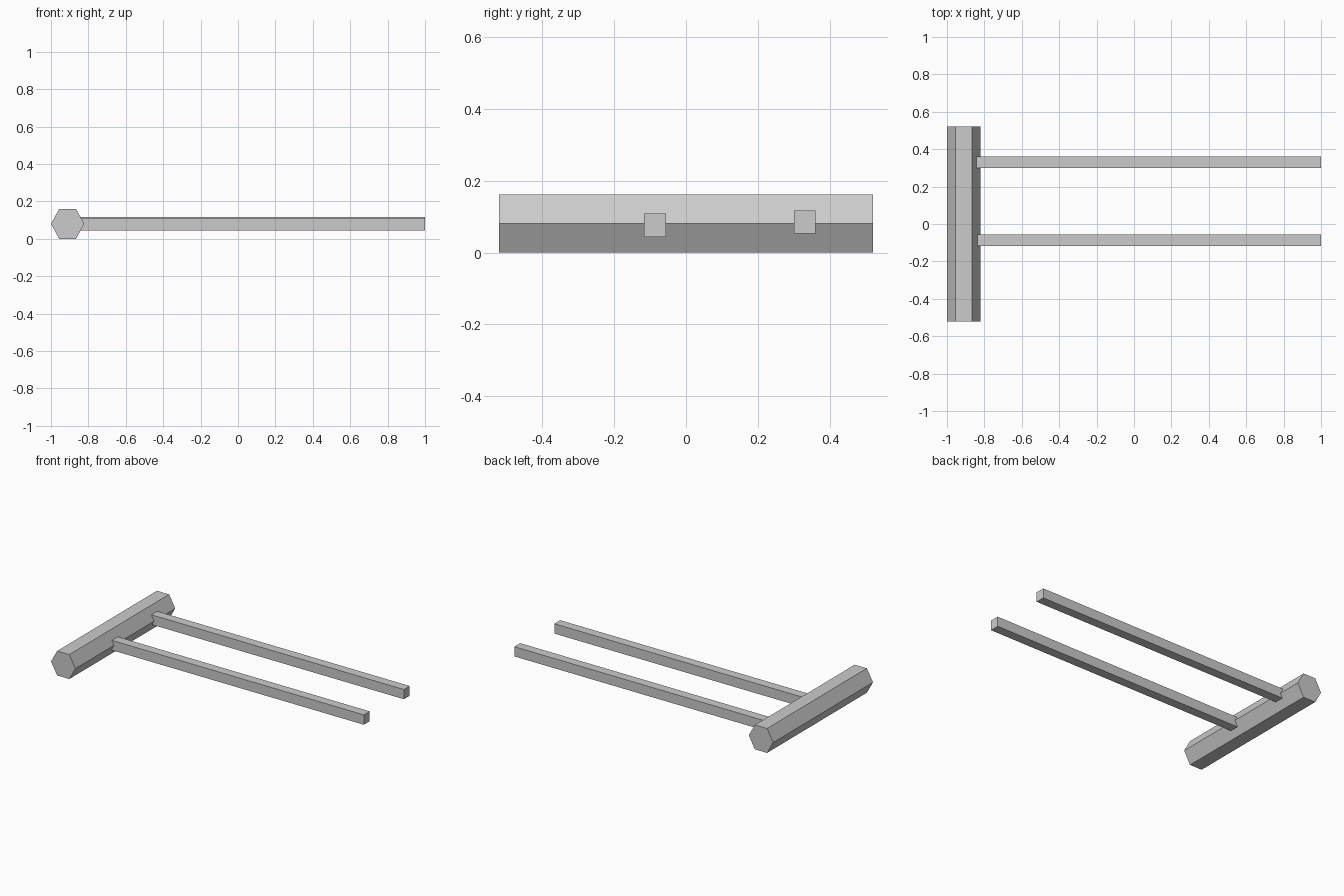
import bpy
import math

default = bpy.data.objects.get("Cube")
if default:
    bpy.data.objects.remove(default, do_unlink=True)

# Single flat grey
grey = bpy.data.materials.new("light_grey")
grey.use_nodes = True
colour = (0.6, 0.6, 0.6, 1)
grey.diffuse_color = colour
grey.node_tree.nodes["Principled BSDF"].inputs["Base Color"].default_value = colour


def finish(name):
    obj = bpy.context.object
    obj.name = name
    obj.data.materials.append(grey)
    bpy.ops.object.transform_apply(location=False, rotation=True, scale=True)
    return obj


def bar(name, low, high):
    """Box between two opposite corners."""
    centre = [(a + b) / 2 for a, b in zip(low, high)]
    bpy.ops.mesh.primitive_cube_add(size=1, location=centre)
    bpy.context.object.scale = [b - a for a, b in zip(low, high)]
    return finish(name)


# Hexagonal crossbeam along y, corners pointing to the sides
bpy.ops.mesh.primitive_cylinder_add(vertices=6, radius=1, depth=1.04,
                                    location=(-0.911, 0, 0.0805))
beam = bpy.context.object
for v in beam.data.vertices:
    angle = math.atan2(v.co.y, v.co.x) + math.pi / 6
    side = v.co.z
    v.co = (0.089 * math.cos(angle), side,
            0.0805 / math.cos(math.pi / 6) * math.sin(angle))
beam.data.flip_normals()
finish("crossbeam")

# Bring the winding outward after swapping axes
bpy.ops.object.mode_set(mode="EDIT")
bpy.ops.mesh.select_all(action="SELECT")
bpy.ops.mesh.normals_make_consistent(inside=False)
bpy.ops.object.mode_set(mode="OBJECT")

# Two square rails rooted inside the crossbeam
bar("front_rail", (-0.9, -0.117, 0.044), (1, -0.056, 0.109))
bar("back_rail", (-0.9, 0.3, 0.053), (1, 0.361, 0.117))
